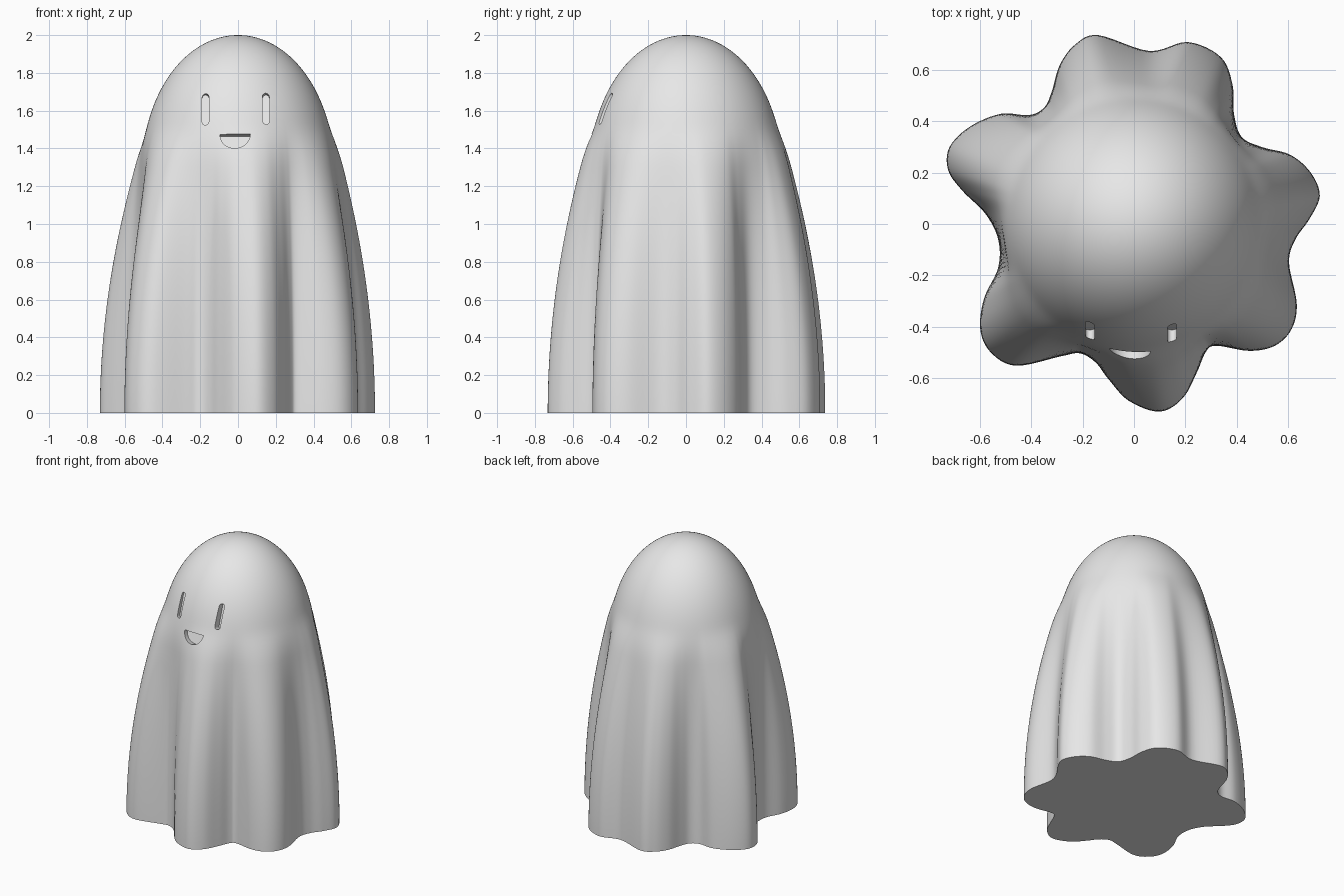
import bpy, bmesh
from math import sin, cos, pi, sqrt
from mathutils import Vector

cube = bpy.data.objects.get("Cube")
if cube:
    bpy.data.objects.remove(cube)

HEIGHT, SHOULDER, HEAD_RADIUS = 2.0, 1.3, 0.505
FOLD_START = 1.5
STEPS = 6

# Wavy hem of the sheet, counterclockwise in hundredths of a unit
HEM = [(72.5, 11), (69, 20), (61, 27), (50, 30), (42, 34), (39, 43), (38.5, 54),
       (34, 65), (21, 71), (6, 67.5), (-14, 73.7), (-23, 70), (-29, 62), (-32, 52),
       (-35, 45.5), (-41, 42.5), (-52, 43), (-64, 38), (-72, 30), (-72.5, 21),
       (-67, 13), (-58, 4), (-53, -6), (-53, -17), (-58.5, -29), (-60, -41),
       (-56, -50), (-46, -55.3), (-28, -51.5), (-21, -50.5), (-15, -54),
       (-10, -60.5), (-2, -69), (10, -73.2), (19, -68), (24.5, -58), (28, -50),
       (32, -47.5), (45, -49.5), (55, -47.5), (61.5, -41), (63.5, -31),
       (60.5, -15), (63, -6), (68.5, 2)]


def smooth_loop(points, steps):
    """Closed spline passing through all the points."""
    pts = [Vector(p) / 100 for p in points]
    n = len(pts)
    loop = []
    for i in range(n):
        a, b, c, d = (pts[(i + k) % n] for k in (-1, 0, 1, 2))
        for s in range(steps):
            t = s / steps
            loop.append(b + (c - a) * t / 2 + (a - b * 2.5 + c * 2 - d / 2) * t ** 2
                        + ((b - c) * 3 + d - a) * t ** 3 / 2)
    return loop


def new_object(name, bm):
    bmesh.ops.recalc_face_normals(bm, faces=bm.faces)
    mesh = bpy.data.meshes.new(name)
    bm.to_mesh(mesh)
    bm.free()
    obj = bpy.data.objects.new(name, mesh)
    bpy.context.collection.objects.link(obj)
    return obj


def sheet_ring(hem, z):
    """Blend the round head into the wavy hem."""
    rise = max(0, z - SHOULDER) / (HEIGHT - SHOULDER)
    radius = HEAD_RADIUS * sqrt(max(0, 1 - rise * rise))
    u = 1 - (z / FOLD_START) ** 2
    blend = min(1, (u + sqrt(u * u + 0.004)) / 2) * radius / HEAD_RADIUS
    return [(p.normalized() * radius).lerp(p, blend) for p in hem]


def cutter(name, outline, location, tilt):
    """Prism that hollows a facial feature into the sheet."""
    bm = bmesh.new()
    front = [bm.verts.new((x, -0.12, z)) for x, z in outline]
    back = [bm.verts.new((x, 0.04, z)) for x, z in outline]
    bm.faces.new(front)
    bm.faces.new(back[::-1])
    n = len(outline)
    for i in range(n):
        j = (i + 1) % n
        bm.faces.new((front[i], back[i], back[j], front[j]))
    obj = new_object(name, bm)
    obj.location = location
    obj.rotation_euler.x = -tilt
    obj.hide_render = True
    return obj


# Draped sheet
hem = smooth_loop(HEM, STEPS)
heights = [SHOULDER * i / 30 for i in range(30)]
heights += [SHOULDER + (HEIGHT - SHOULDER) * sin(pi / 2 * i / 32) for i in range(32)]
bm = bmesh.new()
rings = [[bm.verts.new((p.x, p.y, z)) for p in sheet_ring(hem, z)] for z in heights]
n = len(hem)
for low, high in zip(rings, rings[1:]):
    for i in range(n):
        j = (i + 1) % n
        bm.faces.new((low[i], low[j], high[j], high[i]))
crown = bm.verts.new((0, 0, HEIGHT))
for i in range(n):
    bm.faces.new((rings[-1][i], rings[-1][(i + 1) % n], crown))
bm.faces.new(rings[0][::-1])
ghost = new_object("ghost_sheet", bm)

# Sheet colour
mat = bpy.data.materials.new("light_grey")
mat.use_nodes = True
colour = (0.8, 0.8, 0.8, 1)
mat.diffuse_color = colour
for node in mat.node_tree.nodes:
    if node.type == 'BSDF_PRINCIPLED':
        node.inputs["Base Color"].default_value = colour
ghost.data.materials.append(mat)

# Eye slots and half-moon mouth
eye_w, eye_h = 0.0175, 0.071
slot = []
for k in range(26):
    side = 1 if k < 13 else -1
    a = pi * (k - (k >= 13)) / 12
    slot.append((eye_w * cos(a), side * eye_h + eye_w * sin(a)))
smile = [(0.08 * cos(a), 0.08 * sin(a)) for a in (pi + pi * k / 24 for k in range(25))]
cutters = [cutter("eye_cutter", slot, (x, -0.425, 1.61), 0.3) for x in (-0.172, 0.148)]
cutters.append(cutter("mouth_cutter", smile, (-0.015, -0.492, 1.475), 0.3))

bpy.context.view_layer.objects.active = ghost
for tool in cutters:
    tool.data.materials.append(mat)
    mod = ghost.modifiers.new("hollow", 'BOOLEAN')
    mod.operation = 'DIFFERENCE'
    mod.solver = 'EXACT'
    mod.object = tool
    bpy.ops.object.modifier_apply(modifier=mod.name)
    bpy.data.objects.remove(tool)

bpy.ops.object.select_all(action='DESELECT')
ghost.select_set(True)
bpy.ops.object.shade_smooth_by_angle(angle=0.6)
